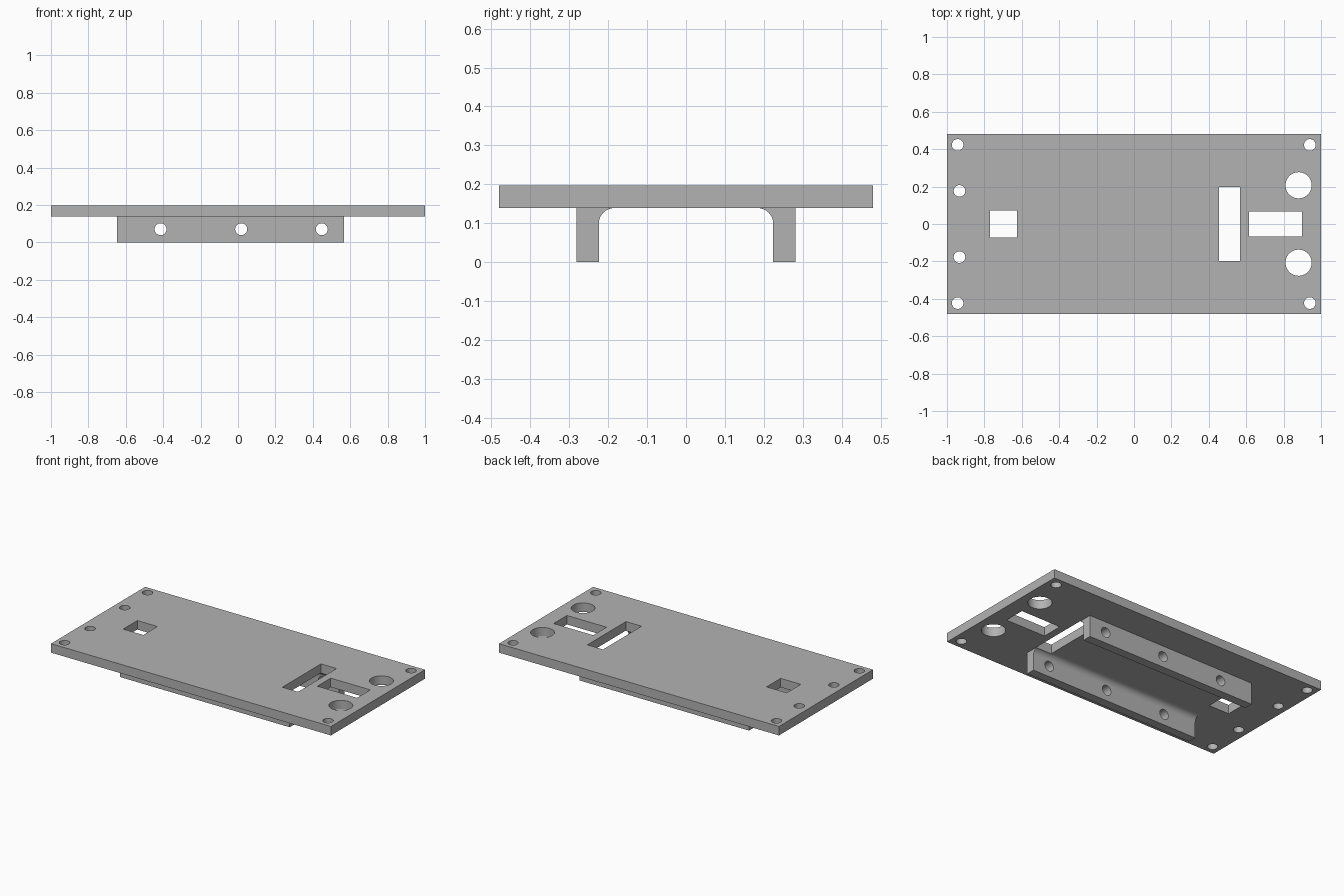
import bpy, bmesh, math
from mathutils import Matrix, Vector

cube = bpy.data.objects.get("Cube")
if cube:
    bpy.data.objects.remove(cube, do_unlink=True)

grey = bpy.data.materials.new("plain grey")
grey.use_nodes = True
colour = (0.45, 0.45, 0.45, 1)
grey.diffuse_color = colour
grey.node_tree.nodes["Principled BSDF"].inputs["Base Color"].default_value = colour

TOP, UNDER = 0.197, 0.139


def make_object(name, bm):
    bmesh.ops.recalc_face_normals(bm, faces=bm.faces)
    mesh = bpy.data.meshes.new(name)
    bm.to_mesh(mesh)
    bm.free()
    obj = bpy.data.objects.new(name, mesh)
    bpy.context.collection.objects.link(obj)
    mesh.materials.append(grey)
    return obj


def add_box(bm, x0, x1, y0, y1, z0, z1):
    centre = Vector((x0 + x1, y0 + y1, z0 + z1)) / 2
    size = Matrix.Diagonal((x1 - x0, y1 - y0, z1 - z0, 1))
    bmesh.ops.create_cube(bm, size=1, matrix=Matrix.Translation(centre) @ size)


def add_cylinder(bm, centre, radius, depth, turn=0):
    bmesh.ops.create_cone(bm, cap_ends=True, segments=40, radius1=radius, radius2=radius,
                          depth=depth,
                          matrix=Matrix.Translation(centre) @ Matrix.Rotation(turn, 4, 'X'))


def cut(obj, cutter):
    mod = obj.modifiers.new("holes", 'BOOLEAN')
    mod.operation, mod.solver, mod.object = 'DIFFERENCE', 'EXACT', cutter
    bpy.ops.object.select_all(action='DESELECT')
    obj.select_set(True)
    bpy.context.view_layer.objects.active = obj
    bpy.ops.object.modifier_apply(modifier=mod.name)
    bpy.ops.object.shade_smooth_by_angle(angle=math.radians(30))


# Top plate
bm = bmesh.new()
add_box(bm, -1, 1, -0.48, 0.48, UNDER, TOP)
plate = make_object("top_plate", bm)

# Screw holes, large round holes and rectangular openings
bm = bmesh.new()
for x, y, r in [(-0.943, 0.423, 0.031), (0.94, 0.423, 0.031),
                (-0.933, 0.177, 0.031), (0.88, 0.207, 0.07)]:
    for side in (-1, 1):
        add_cylinder(bm, (x, side * y, 0.17), r, 0.3)
for x0, x1, y in [(-0.77, -0.626, 0.072), (0.455, 0.567, 0.197), (0.615, 0.898, 0.068)]:
    add_box(bm, x0, x1, -y, y, 0.02, 0.3)
plate_cutter = make_object("plate_cutter", bm)
plate_cutter.hide_render = True
cut(plate, plate_cutter)

# Cross holes through both rails
bm = bmesh.new()
for x in (-0.414, 0.017, 0.448):
    add_cylinder(bm, (x, 0, 0.07), 0.032, 0.8, math.pi / 2)
rail_cutter = make_object("rail_cutter", bm)
rail_cutter.hide_render = True

# Rails with an inner fillet against the plate
INNER, OUTER, R = 0.224, 0.281, 0.04
for name, side in (("front_rail", -1), ("back_rail", 1)):
    profile = [(OUTER, UNDER), (OUTER, 0), (INNER, 0)]
    for i in range(13):
        a = math.pi / 2 * i / 12
        profile.append((INNER - R + R * math.cos(a), UNDER - R + R * math.sin(a)))
    bm = bmesh.new()
    face = bm.faces.new([bm.verts.new((-0.647, side * y, z)) for y, z in profile])
    new = bmesh.ops.extrude_face_region(bm, geom=[face])["geom"]
    bmesh.ops.translate(bm, vec=(1.213, 0, 0),
                        verts=[v for v in new if isinstance(v, bmesh.types.BMVert)])
    rail = make_object(name, bm)
    cut(rail, plate_cutter)
    cut(rail, rail_cutter)

for helper in (plate_cutter, rail_cutter):
    bpy.data.objects.remove(helper, do_unlink=True)
